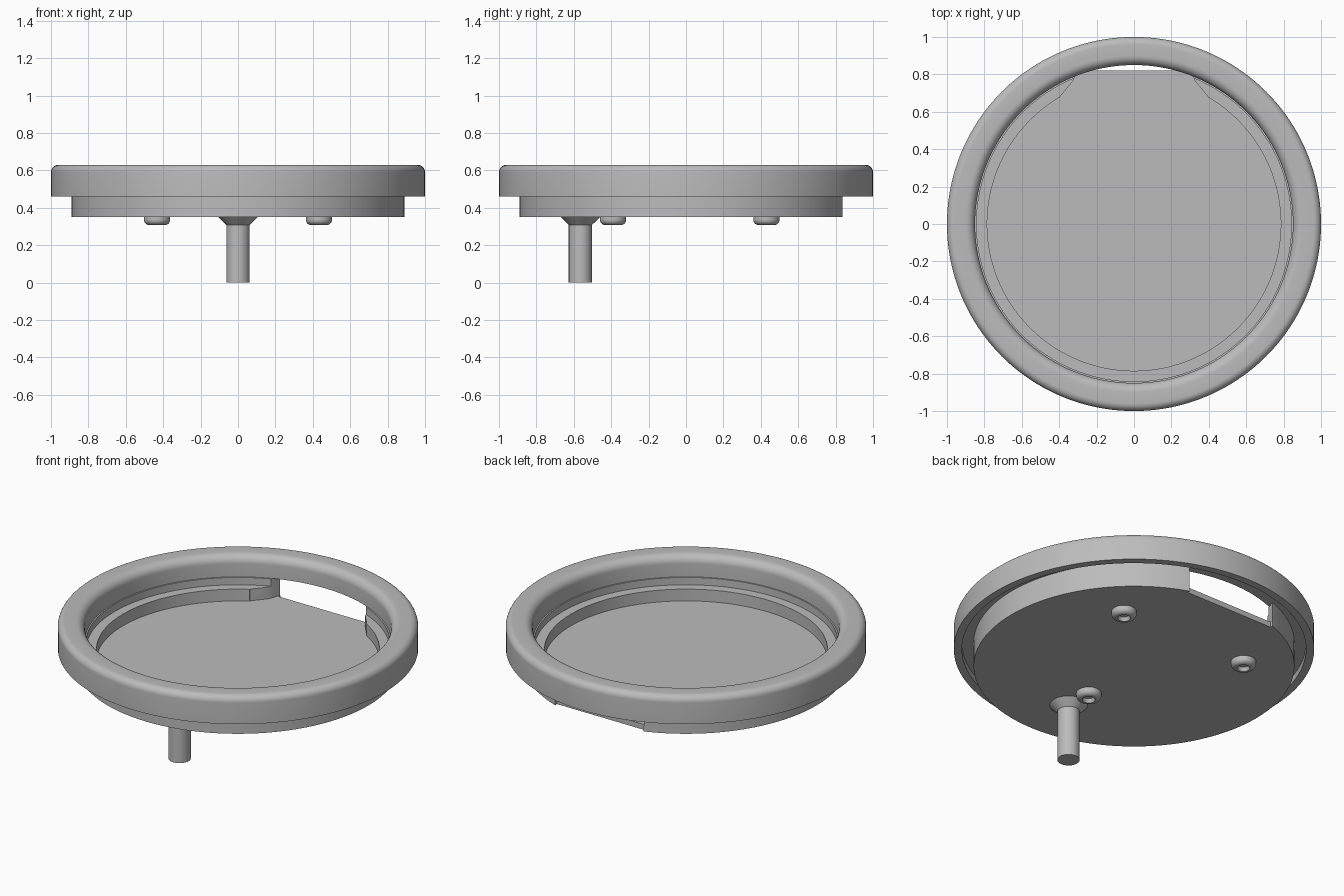
import bpy, bmesh
from math import sin, cos, pi, radians

cube = bpy.data.objects.get("Cube")
if cube:
    bpy.data.objects.remove(cube, do_unlink=True)

grey = bpy.data.materials.new("plain_grey")
grey.use_nodes = True
colour = (0.5, 0.5, 0.5, 1)
grey.diffuse_color = colour
grey.node_tree.nodes["Principled BSDF"].inputs["Base Color"].default_value = colour


def make_object(name, bm, location=(0, 0, 0)):
    bmesh.ops.remove_doubles(bm, verts=bm.verts, dist=1e-5)
    bmesh.ops.recalc_face_normals(bm, faces=bm.faces)
    mesh = bpy.data.meshes.new(name)
    bm.to_mesh(mesh)
    bm.free()
    mesh.materials.append(grey)
    obj = bpy.data.objects.new(name, mesh)
    obj.location = location
    bpy.context.collection.objects.link(obj)
    return obj


def smooth(obj):
    bpy.ops.object.select_all(action='DESELECT')
    obj.select_set(True)
    bpy.context.view_layer.objects.active = obj
    bpy.ops.object.shade_smooth_by_angle(angle=radians(32))


def lathe(name, profile, steps, closed=False, location=(0, 0, 0)):
    """Spin an (r, z) profile about z; open profiles are capped at the ends."""
    bm = bmesh.new()
    rings = [[bm.verts.new((r * cos(2 * pi * i / steps), r * sin(2 * pi * i / steps), z))
              for i in range(steps)] for r, z in profile]
    pairs = list(zip(rings, rings[1:]))
    if closed:
        pairs.append((rings[-1], rings[0]))
    for a, b in pairs:
        for i in range(steps):
            j = (i + 1) % steps
            bm.faces.new((a[i], a[j], b[j], b[i]))
    if not closed:
        bm.faces.new(rings[0])
        bm.faces.new(rings[-1])
    return make_object(name, bm, location)


def arc(r, z, radius, start, end, n=8):
    return [(r + radius * cos(radians(start + (end - start) * i / n)),
             z + radius * sin(radians(start + (end - start) * i / n))) for i in range(n + 1)]


def prism(name, outline, z0, z1):
    bm = bmesh.new()
    face = bm.faces.new([bm.verts.new((x, y, z0)) for x, y in outline])
    out = bmesh.ops.extrude_face_region(bm, geom=[face])
    tops = [v for v in out["geom"] if isinstance(v, bmesh.types.BMVert)]
    bmesh.ops.translate(bm, verts=tops, vec=(0, 0, z1 - z0))
    return make_object(name, bm)


def cut(obj, cutter):
    mod = obj.modifiers.new("cut", 'BOOLEAN')
    mod.operation = 'DIFFERENCE'
    mod.solver = 'EXACT'
    mod.object = cutter
    bpy.context.view_layer.objects.active = obj
    bpy.ops.object.modifier_apply(modifier=mod.name)
    bpy.data.objects.remove(cutter, do_unlink=True)


# Rounded bezel with a thin skirt hanging at its outer edge
bezel = lathe("bezel", [(0.85, 0.5), (0.955, 0.5), (0.955, 0.46), (1, 0.46)]
              + arc(0.96, 0.59, 0.04, 0, 90) + arc(0.90, 0.58, 0.05, 90, 180), 160, closed=True)
smooth(bezel)

# Stepped cup: floor, thick wall, ledge and upper rim
floor_z = 0.383
cup = lathe("cup", [(0.89, 0.35), (0.89, 0.5), (0.842, 0.5), (0.842, 0.455),
                    (0.785, 0.455), (0.785, floor_z)], 160)

# Rear opening: flared slot through the wall, straight edge on the floor
side = [(0.3, 1), (0.3, 0.84), (0.316, 0.79), (0.326, 0.765), (0.396, 0.68), (0.38, 0.6)]
slot = side + [(-x, y) for x, y in reversed(side)]
cut(cup, prism("slot_cutter", slot, floor_z, 0.6))
cut(cup, prism("edge_cutter", [(0.3, 0.82), (0.3, 1), (-0.3, 1), (-0.3, 0.82)], 0.2, 0.6))
smooth(cup)

# Locating pin with a flared collar
pin = lathe("pin", [(0.062, 0), (0.062, 0.308), (0.105, 0.35)], 48, location=(0, -0.565, 0))
smooth(pin)

# Three rounded feet with recessed centres
foot_profile = [(0.07, 0.35)] + arc(0.042, 0.336, 0.028, 0, -90) + [(0.036, 0.308), (0.026, 0.33)]
for name, x, y in (("foot_left", 0.433, 0.43), ("foot_right", -0.433, 0.43), ("foot_front", 0, -0.39)):
    smooth(lathe(name, foot_profile, 40, location=(x, y, 0)))
